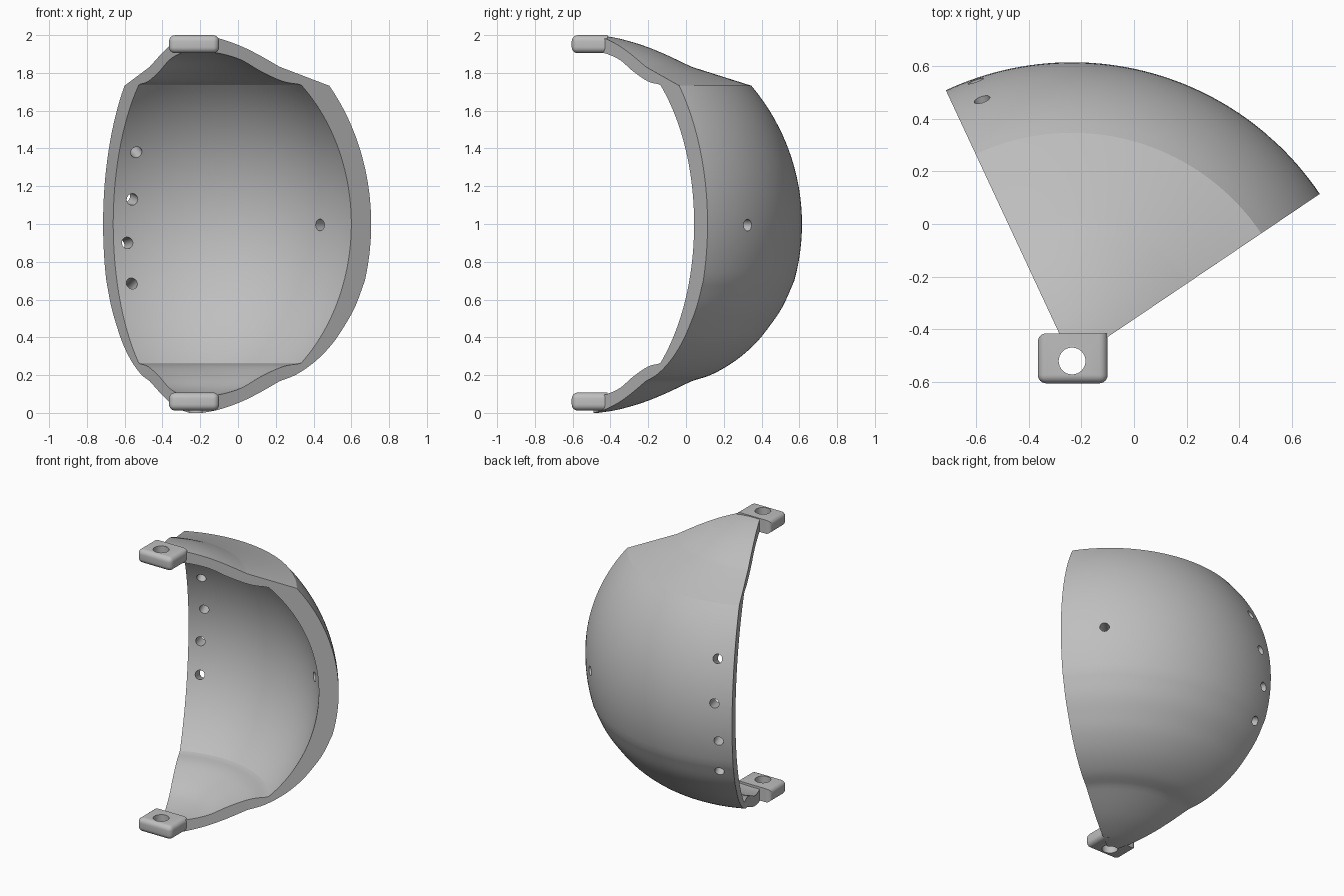
import bpy
import bmesh
from math import sin, cos, asin, radians, sqrt
from mathutils import Matrix, Vector

cube = bpy.data.objects.get("Cube")
if cube:
    bpy.data.objects.remove(cube)

AXIS = Vector((-0.235, -0.52, 0))      # vertical pivot axis of the shell
START, END = radians(34), radians(115)  # angular span of the shell
R_OUT, R_IN, MID = 1.134, 1.007, 1.0
GREY = (0.52, 0.52, 0.52, 1)

grey = bpy.data.materials.new("plain_grey")
grey.use_nodes = True
grey.diffuse_color = GREY
grey.node_tree.nodes["Principled BSDF"].inputs["Base Color"].default_value = GREY


def make_object(name, bm):
    bmesh.ops.recalc_face_normals(bm, faces=bm.faces)
    mesh = bpy.data.meshes.new(name)
    bm.to_mesh(mesh)
    bm.free()
    mesh.materials.append(grey)
    obj = bpy.data.objects.new(name, mesh)
    bpy.context.collection.objects.link(obj)
    return obj


def activate(obj):
    bpy.ops.object.select_all(action='DESELECT')
    obj.select_set(True)
    bpy.context.view_layer.objects.active = obj


def drill(obj, matrix, radius, depth):
    """Cut a round hole along the local z of the matrix."""
    bm = bmesh.new()
    bmesh.ops.create_cone(bm, cap_ends=True, segments=32, radius1=radius,
                          radius2=radius, depth=depth, matrix=matrix)
    cutter = make_object("hole_cutter", bm)
    cutter.hide_render = True
    activate(obj)
    mod = obj.modifiers.new("hole", 'BOOLEAN')
    mod.operation, mod.solver, mod.object = 'DIFFERENCE', 'EXACT', cutter
    bpy.ops.object.modifier_apply(modifier=mod.name)
    bpy.data.objects.remove(cutter)


def smooth(obj):
    activate(obj)
    bpy.ops.object.shade_smooth_by_angle(angle=radians(22))


def spline(points, steps=5):
    """Catmull-Rom curve through (radius, height) points."""
    p = [Vector(q) for q in points]
    p = [2 * p[0] - p[1]] + p + [2 * p[-1] - p[-2]]
    out = []
    for a, b, c, d in zip(p, p[1:], p[2:], p[3:]):
        for i in range(steps):
            t = i / steps
            out.append(0.5 * (2 * b + (c - a) * t + (2 * a - 5 * b + 4 * c - d) * t * t
                              + (3 * b - a - 3 * c + d) * t ** 3))
    return out + [p[-2]]


def arc(radius, z0, z1, steps):
    """Sphere meridian between two heights."""
    zs = [z0 + (z1 - z0) * i / steps for i in range(steps + 1)]
    return [Vector((sqrt(radius ** 2 - (z - MID) ** 2), z)) for z in zs]


def mirrored(points):
    """Flip a run of section points about the middle height."""
    return [Vector((v.x, 2 * MID - v.y)) for v in reversed(points)]


# Wall section: outer skin upward, then inner skin downward
outer_neck = spline([(0.55, 1.832), (0.41, 1.898), (0.29, 1.946), (0.16, 1.983), (0.055, 2.0)])
outer_foot = mirrored(outer_neck)
outer_ball = arc(R_OUT, 0.7, 1.732, 24)
outer_bowl = spline([outer_foot[-1], (0.66, 0.205), (0.78, 0.275), (0.885, 0.365),
                     (0.963, 0.46), (1.033, 0.565), outer_ball[0]])
inner_neck = spline([(0.055, 1.91), (0.16, 1.904), (0.30, 1.87), (0.43, 1.808),
                     (0.57, 1.755), (0.69, 1.738)])
inner_ball = arc(R_IN, 1.735, 0.265, 56)
section = (outer_foot + outer_bowl[1:] + outer_ball[1:] + outer_neck
           + inner_neck[:-1] + inner_ball + mirrored(inner_neck)[1:])

# Shell: the section swept around the pivot axis, closed at both cuts
bm = bmesh.new()
rings = []
STEPS = 48
for i in range(STEPS + 1):
    a = START + (END - START) * i / STEPS
    rings.append([bm.verts.new((AXIS.x + v.x * cos(a), AXIS.y + v.x * sin(a), v.y))
                  for v in section])
for ring, following in zip(rings, rings[1:]):
    for k in range(len(section)):
        bm.faces.new((ring[k - 1], ring[k], following[k], following[k - 1]))
for ring in (rings[0], rings[-1]):
    bm.faces.new(ring)
shell = make_object("shell", bm)

# Round holes aimed at the ball centre: a column near one cut, a single one opposite
for angle, z in ((109, 1.38), (109, 1.13), (110.5, 0.9), (110, 0.685), (48.3, 0.995)):
    a, tilt = radians(angle), asin((z - MID) / R_IN)
    direction = Vector((cos(a) * cos(tilt), sin(a) * cos(tilt), sin(tilt)))
    place = Matrix.Translation(AXIS + Vector((0, 0, MID)) + direction * 1.05)
    drill(shell, place @ direction.to_track_quat('Z', 'Y').to_matrix().to_4x4(), 0.031, 0.5)
smooth(shell)

# Hinge tabs: rounded blocks with a pivot hole
for name, z in (("upper_hinge_tab", 1.952), ("lower_hinge_tab", 0.06)):
    centre = Vector((-0.2325, -0.51, z))
    bm = bmesh.new()
    bmesh.ops.create_cube(bm, size=1, matrix=Matrix.Translation(centre)
                          @ Matrix.Diagonal((0.265, 0.19, 0.095, 1)))
    front_edges = [e for e in bm.edges if min(v.co.y for v in e.verts) < centre.y
                   or max(v.co.x for v in e.verts) < centre.x]
    bmesh.ops.bevel(bm, geom=front_edges, offset=0.032, segments=6, profile=0.5, affect='EDGES')
    tab = make_object(name, bm)
    drill(tab, Matrix.Translation((AXIS.x, AXIS.y, z)), 0.051, 0.3)
    smooth(tab)
